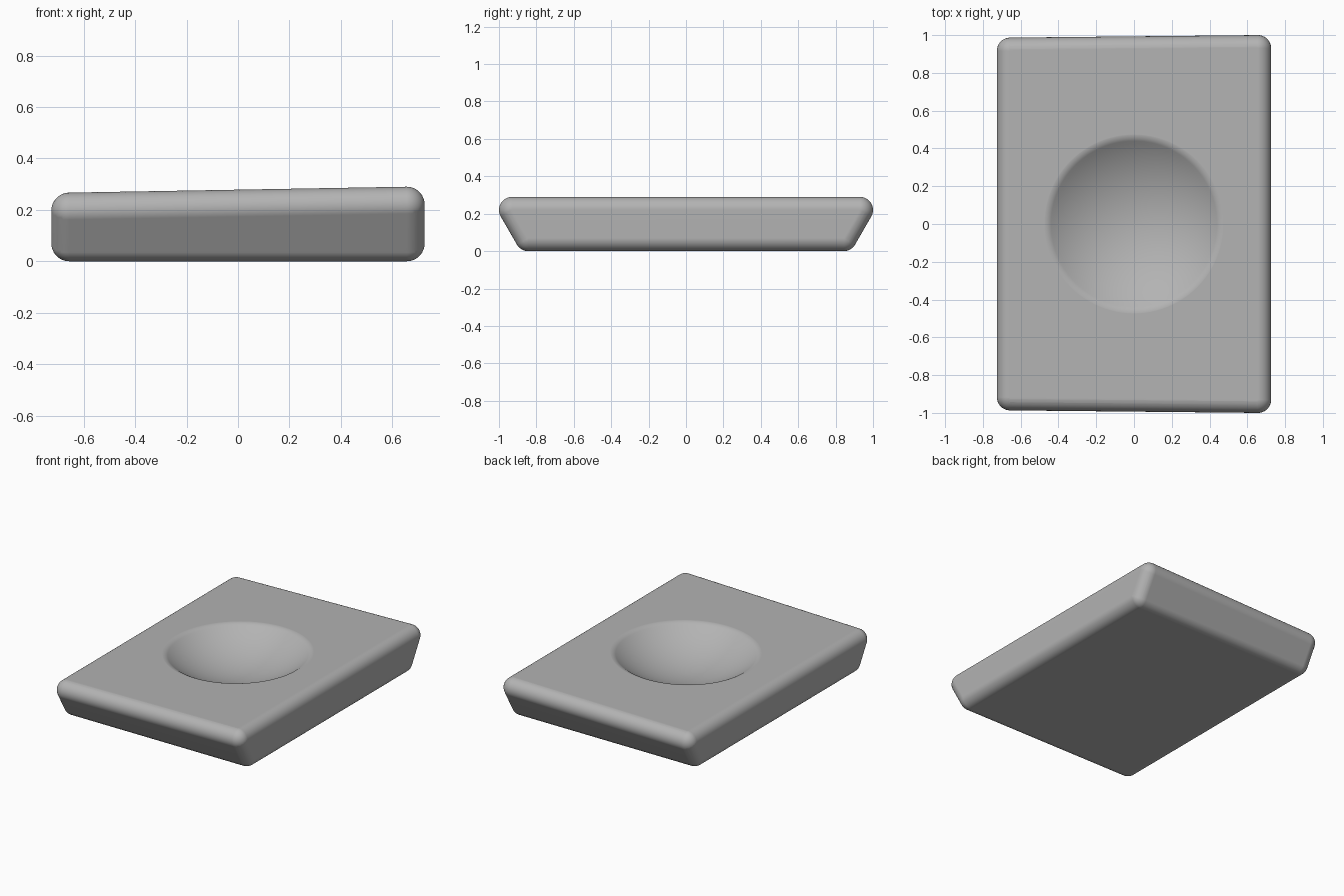
import bpy, bmesh, math
from mathutils import Matrix, Vector

if "Cube" in bpy.data.objects:
    bpy.data.objects.remove(bpy.data.objects["Cube"], do_unlink=True)

RADIUS = 0.07            # rounding of every edge
HALF_X = 0.726
TOP_LEFT, TOP_RIGHT = 0.29, 0.267   # top heights at +x and -x
SLANT = math.tan(math.radians(30))  # lean of the two end faces
RIM = 0.48               # outer radius of the dish
RIM_ANGLE = math.radians(36)

grey = bpy.data.materials.new("plain grey")
grey.use_nodes = True
colour = (0.45, 0.45, 0.45, 1)
grey.diffuse_color = colour
grey.node_tree.nodes["Principled BSDF"].inputs["Base Color"].default_value = colour


def make_object(name, bm):
    mesh = bpy.data.meshes.new(name)
    bm.to_mesh(mesh)
    bm.free()
    mesh.materials.append(grey)
    obj = bpy.data.objects.new(name, mesh)
    bpy.context.collection.objects.link(obj)
    return obj


# Slab: the hull of eight balls, one at each corner
bm = bmesh.new()
for sx, top in ((1, TOP_LEFT), (-1, TOP_RIGHT)):
    for z in (RADIUS, top - RADIUS):
        y = 1 - RADIUS - SLANT * (TOP_LEFT - RADIUS - z)
        for sy in (1, -1):
            place = Matrix.Translation((sx * (HALF_X - RADIUS), sy * y, z))
            bmesh.ops.create_uvsphere(bm, u_segments=48, v_segments=24,
                                      radius=RADIUS, matrix=place)
bmesh.ops.delete(bm, geom=bm.edges[:], context='EDGES_FACES')
bmesh.ops.convex_hull(bm, input=bm.verts[:])
bmesh.ops.delete(bm, geom=[v for v in bm.verts if not v.link_faces], context='VERTS')
bmesh.ops.dissolve_limit(bm, angle_limit=math.radians(0.4),
                         verts=bm.verts[:], edges=bm.edges[:])
bmesh.ops.recalc_face_normals(bm, faces=bm.faces[:])
slab = make_object("slab", bm)

# Dish cutter: a spherical bowl flaring out into a rounded rim, spun around
ball = RIM / math.sin(RIM_ANGLE) - RADIUS
depth = RIM * math.tan(RIM_ANGLE / 2)
profile = []
for i in range(25):
    a = RIM_ANGLE * i / 24
    profile.append(Vector((ball * math.sin(a), 0, ball * (1 - math.cos(a)) - depth)))
for i in range(1, 11):
    a = RIM_ANGLE * (1 - i / 10)
    profile.append(Vector((RIM - RADIUS * math.sin(a), 0, RADIUS * (math.cos(a) - 1))))
profile += [Vector((RIM, 0, 0.2)), Vector((0, 0, 0.2))]

bm = bmesh.new()
points = [bm.verts.new(p) for p in profile]
edges = [bm.edges.new(pair) for pair in zip(points, points[1:])]
bmesh.ops.spin(bm, geom=points + edges, cent=(0, 0, 0), axis=(0, 0, 1),
               angle=math.tau, steps=96, use_duplicate=False)
bmesh.ops.remove_doubles(bm, verts=bm.verts[:], dist=0.0001)
bmesh.ops.recalc_face_normals(bm, faces=bm.faces[:])
cutter = make_object("dish_cutter", bm)
tilt = math.atan2(TOP_LEFT - TOP_RIGHT, 2 * (HALF_X - RADIUS))
cutter.rotation_euler.y = -tilt
cutter.location.z = (TOP_LEFT + TOP_RIGHT) / 2 + 0.0002
cutter.hide_render = True
cutter.hide_set(True)

# Press the dish into the slab and shade it smooth
cut = slab.modifiers.new("dish", 'BOOLEAN')
cut.object = cutter
cut.operation = 'DIFFERENCE'
cut.solver = 'EXACT'
bpy.ops.object.select_all(action='DESELECT')
slab.select_set(True)
bpy.context.view_layer.objects.active = slab
bpy.ops.object.modifier_apply(modifier=cut.name)
bpy.data.objects.remove(cutter, do_unlink=True)
bpy.ops.object.shade_smooth_by_angle(angle=math.radians(30))
weighted = slab.modifiers.new("flat_faces", 'WEIGHTED_NORMAL')
weighted.keep_sharp = True
